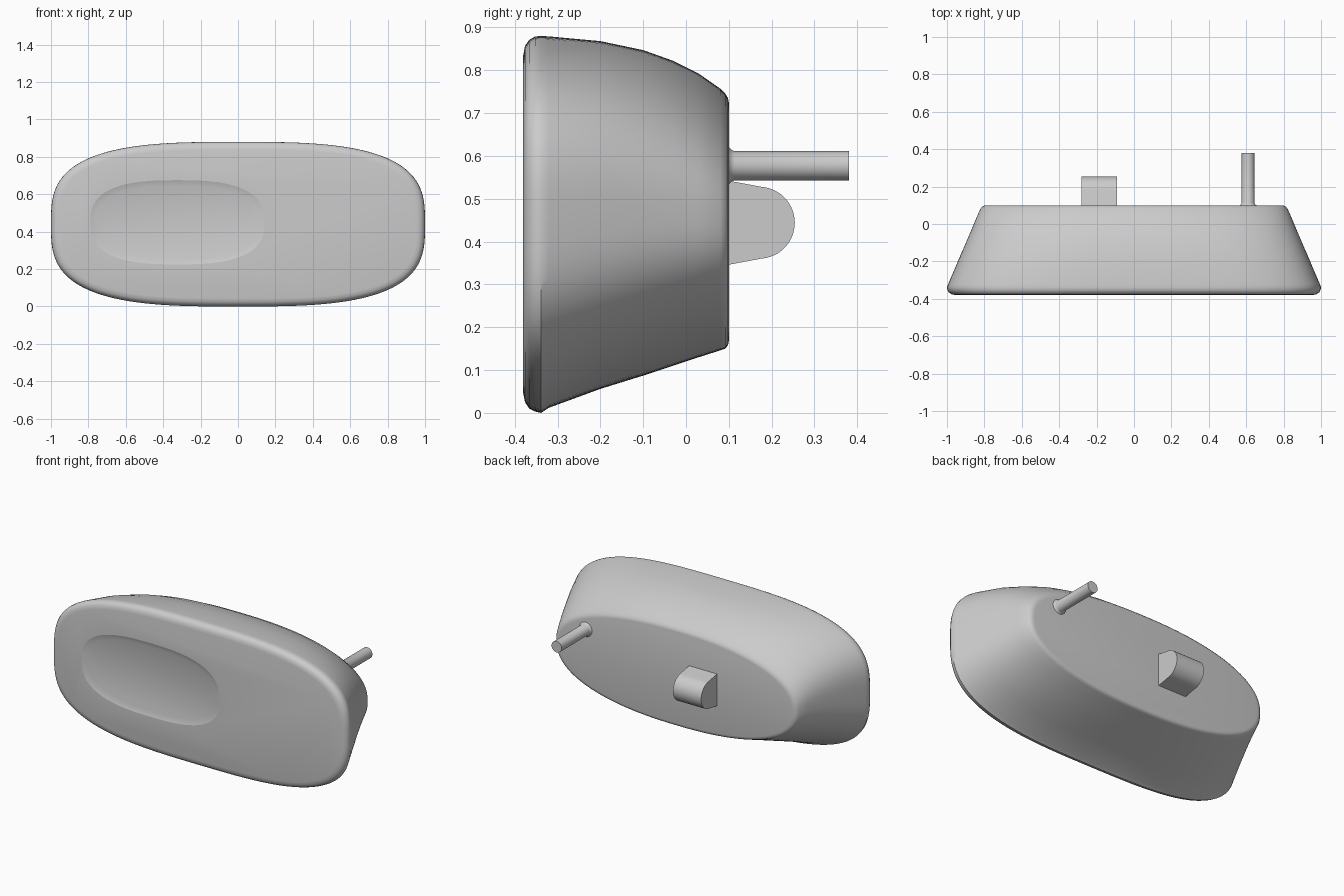
import bpy, bmesh
from math import sin, cos, pi, radians, copysign

if "Cube" in bpy.data.objects:
    bpy.data.objects.remove(bpy.data.objects["Cube"])

N = 160


def ring(y, x0, x1, z0, z1, n):
    """Superellipse outline in the xz plane."""
    cx, cz, a, b = (x0 + x1) / 2, (z0 + z1) / 2, (x1 - x0) / 2, (z1 - z0) / 2
    pts = []
    for i in range(N):
        t = 2 * pi * i / N
        c, s = cos(t), sin(t)
        pts.append((cx + a * copysign(abs(c) ** (2 / n), c), y,
                    cz + b * copysign(abs(s) ** (2 / n), s)))
    return pts


def loft(name, rings, angle=35):
    """Skin a list of equal-length outlines and cap both ends."""
    bm = bmesh.new()
    loops = [[bm.verts.new(p) for p in r] for r in rings]
    for a, b in zip(loops, loops[1:]):
        for i in range(len(a)):
            j = (i + 1) % len(a)
            bm.faces.new((a[i], a[j], b[j], b[i]))
    bm.faces.new(loops[0])
    bm.faces.new(loops[-1])
    bmesh.ops.recalc_face_normals(bm, faces=bm.faces)
    mesh = bpy.data.meshes.new(name)
    bm.to_mesh(mesh)
    bm.free()
    ob = bpy.data.objects.new(name, mesh)
    bpy.context.collection.objects.link(ob)
    bpy.ops.object.select_all(action='DESELECT')
    bpy.context.view_layer.objects.active = ob
    ob.select_set(True)
    bpy.ops.object.shade_smooth_by_angle(angle=radians(angle))
    return ob


# Body: rounded front rim, domed top, straight tapered underside, filleted back
sections = [  # y, half width, bottom, top, roundness
    (-0.38, 0.955, 0.045, 0.835, 3.2), (-0.376, 0.975, 0.025, 0.857, 3.2),
    (-0.366, 0.99, 0.010, 0.871, 3.15), (-0.352, 0.998, 0.003, 0.879, 3.1),
    (-0.338, 1.0, 0.0, 0.88, 3.1), (-0.32, 0.993, 0.012, 0.879, 3.08),
    (-0.2, 0.942, 0.056, 0.868, 2.9), (-0.1, 0.899, 0.087, 0.847, 2.7),
    (-0.03, 0.869, 0.11, 0.822, 2.58), (0.03, 0.844, 0.13, 0.792, 2.46),
    (0.08, 0.822, 0.146, 0.757, 2.35), (0.092, 0.812, 0.15, 0.745, 2.32),
    (0.098, 0.800, 0.158, 0.735, 2.3), (0.1, 0.785, 0.168, 0.725, 2.3)]
body = loft("body", [ring(y, -a, a, b, t, n) for y, a, b, t, n in sections])

# Shallow oblong dish pressed into the front
cutter = loft("dish_cutter", [ring(-0.45, -0.79, 0.14, 0.225, 0.675, 2.7),
                              ring(-0.38, -0.79, 0.14, 0.225, 0.675, 2.7),
                              ring(-0.37, -0.75, 0.10, 0.255, 0.645, 2.7)])
cutter.hide_render = True
cutter.hide_viewport = True
dish = body.modifiers.new("dish", 'BOOLEAN')
dish.operation = 'DIFFERENCE'
dish.object = cutter
dish.solver = 'EXACT'

# Round pin with a small flare at its base
pin = [(0.08, 0.047), (0.1, 0.044), (0.105, 0.038), (0.113, 0.034), (0.38, 0.034)]
loft("pin", [ring(y, 0.61 - r, 0.61 + r, 0.577 - r, 0.577 + r, 2) for y, r in pin])

# Rounded tab on the back
profile = [(0.08, 0.343), (0.1, 0.346), (0.175, 0.360)]
profile += [(0.17 + 0.084 * cos(t), 0.444 + 0.084 * sin(t))
            for t in [radians(-78 + 156 * i / 24) for i in range(25)]]
profile += [(0.175, 0.528), (0.1, 0.542), (0.08, 0.545)]
loft("tab", [[(x, y, z) for y, z in profile] for x in (-0.28, -0.09)])
